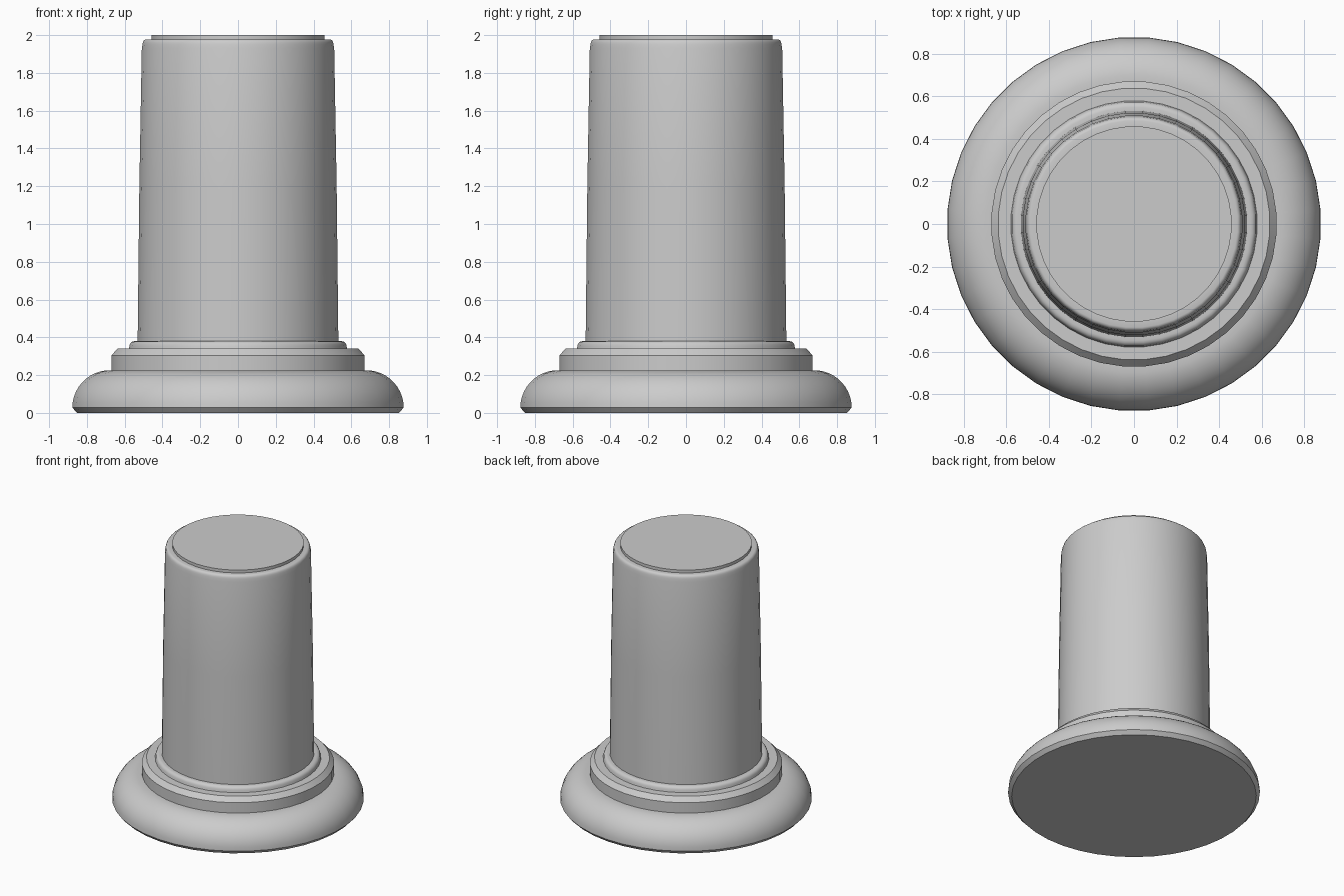
import bpy, bmesh, math

if "Cube" in bpy.data.objects:
    bpy.data.objects.remove(bpy.data.objects["Cube"])

SIDES = 40


def lathe(name, profile):
    """Revolve (radius, z) points around z; a radius of 0 closes the end."""
    bm = bmesh.new()
    rings = []
    for r, z in profile:
        if r == 0:
            rings.append([bm.verts.new((0, 0, z))] * SIDES)
        else:
            rings.append([bm.verts.new((r * math.cos((i + 0.5) * math.tau / SIDES),
                                        r * math.sin((i + 0.5) * math.tau / SIDES), z))
                          for i in range(SIDES)])
    for low, high in zip(rings, rings[1:]):
        for i in range(SIDES):
            j = (i + 1) % SIDES
            quad = [low[i], low[j], high[j], high[i]]
            bm.faces.new(list(dict.fromkeys(quad)))
    mesh = bpy.data.meshes.new(name)
    bm.to_mesh(mesh)
    bm.free()
    ob = bpy.data.objects.new(name, mesh)
    bpy.context.collection.objects.link(ob)
    bpy.ops.object.select_all(action='DESELECT')
    ob.select_set(True)
    bpy.context.view_layer.objects.active = ob
    bpy.ops.object.shade_smooth_by_angle(angle=math.radians(30))
    return ob


def arc(cr, cz, a, b, start, end, n):
    """Elliptical arc in the (radius, z) plane, angles in degrees."""
    angles = [math.radians(start + (end - start) * k / n) for k in range(n + 1)]
    return [(cr + a * math.cos(t), cz + b * math.sin(t)) for t in angles]


# Rounded foot with stepped collar and small bead
foot = [(0, 0), (0.855, 0)]
foot += arc(0.68, 0.028, 0.2, 0.198, 0, 84, 10)
foot += [(0.672, 0.225), (0.672, 0.305), (0.64, 0.34), (0.58, 0.34)]
foot += arc(0.55, 0.352, 0.027, 0.028, 0, 90, 4)
foot += [(0.533, 0.38)]
lathe("column_base", foot)

# Tapered shaft with rounded shoulder and raised top disc
shaft = [(0.533, 0.38), (0.524, 1.2), (0.511, 1.93)]
shaft += arc(0.487, 1.95, 0.02, 0.028, 0, 90, 4)
shaft += [(0.46, 1.978), (0.46, 2.0), (0, 2.0)]
lathe("column_shaft", shaft)
